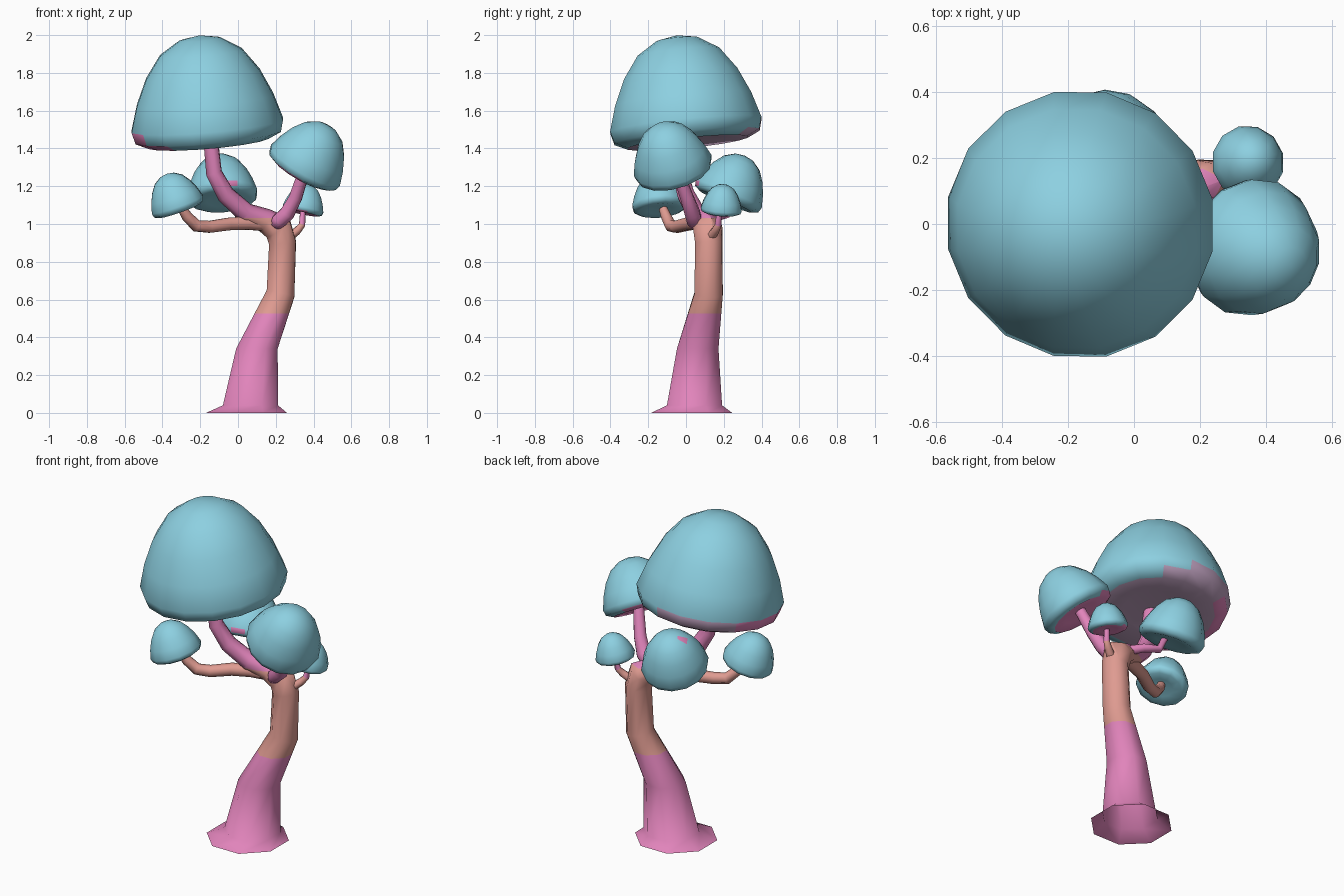
import bpy, bmesh, math
from mathutils import Vector

if "Cube" in bpy.data.objects:
    bpy.data.objects.remove(bpy.data.objects["Cube"])


def material(name, rgb):
    m = bpy.data.materials.new(name)
    lin = [((c / 255 + 0.055) / 1.055) ** 2.4 for c in rgb]
    m.diffuse_color = (*lin, 1)
    m.use_nodes = True
    m.node_tree.nodes["Principled BSDF"].inputs["Base Color"].default_value = m.diffuse_color
    return m


TEAL = material("teal cap", (141, 208, 225))
PINK = material("pink bark", (225, 132, 187))
SALMON = material("salmon bark", (223, 155, 145))
MAUVE = material("mauve underside", (190, 160, 190))


def finish(bm, name, mats, rule, angle):
    bmesh.ops.recalc_face_normals(bm, faces=bm.faces)
    for f in bm.faces:
        f.material_index = rule(f)
        f.smooth = True
    me = bpy.data.meshes.new(name)
    bm.to_mesh(me)
    bm.free()
    for m in mats:
        me.materials.append(m)
    me.set_sharp_from_angle(angle=math.radians(angle))
    ob = bpy.data.objects.new(name, me)
    bpy.context.collection.objects.link(ob)
    return ob


def skin(bm, rings):
    n = len(rings[0])
    for a, b in zip(rings, rings[1:]):
        for i in range(n):
            j = (i + 1) % n
            bm.faces.new((a[i], a[j], b[j], b[i]))


def tube(name, path, sides, mats, rule, cuts=(), level_rings=0):
    """Tapered tube through (x, y, z, radius) points."""
    bm = bmesh.new()
    pts = [Vector(p[:3]) for p in path]
    rings, u = [], Vector((1, 0.0, 0))
    if not level_rings:
        u = (pts[1] - pts[0]).orthogonal().normalized()
    for k, p in enumerate(pts):
        ahead = (pts[min(k + 1, len(pts) - 1)] - p).normalized()
        behind = (p - pts[max(k - 1, 0)]).normalized()
        t = Vector((0, 0, 1)) if k < level_rings else (ahead + behind).normalized()
        u = (u - t * u.dot(t)).normalized()
        v = t.cross(u)
        r = path[k][3]
        rings.append([bm.verts.new(p + r * (u * math.cos(a) + v * math.sin(a)))
                      for a in (math.tau * (i + 0.5) / sides for i in range(sides))])
    skin(bm, rings)
    if not level_rings:
        bm.faces.new(rings[0])
    bm.faces.new(rings[-1])
    for z in cuts:
        bmesh.ops.bisect_plane(bm, geom=bm.verts[:] + bm.edges[:] + bm.faces[:],
                               plane_co=(0, 0, z), plane_no=(0, 0, 1))
    return finish(bm, name, mats, rule, 75)


# Cap profile: (radius, height) as fractions of the rim radius
CAP = [(0.27, 1.14), (0.54, 0.97), (0.75, 0.68), (0.90, 0.35), (1.0, 0.02),
       (0.96, -0.13), (0.79, -0.21), (0.45, -0.17)]


def cap(name, centre, radius, axis, sides, mats, rule):
    """Tilted mushroom cap; rule gets (zone, direction of the face from the axis)."""
    bm = bmesh.new()
    c, w = Vector(centre), Vector(axis).normalized()
    u = (Vector((1, 0, 0)) - w * w.x).normalized()
    v = w.cross(u)
    rings = [[bm.verts.new(c + radius * (w * h + r * (u * math.cos(a) + v * math.sin(a))))
              for a in (math.tau * (i + 0.5) / sides for i in range(sides))] for r, h in CAP]
    skin(bm, rings)
    top = bm.verts.new(c + w * radius * 1.19)
    low = bm.verts.new(c - w * radius * 0.15)
    for i in range(sides):
        j = (i + 1) % sides
        bm.faces.new((top, rings[0][i], rings[0][j]))
        bm.faces.new((low, rings[-1][j], rings[-1][i]))

    def pick(f):
        d = f.calc_center_median() - c
        h = d.dot(w) / radius
        flat = (d - w * d.dot(w)) / radius
        zone = "dome" if h > 0 else ("lip" if flat.length > 0.92 else
                                     ("edge" if flat.length > 0.8 else "under"))
        return rule(zone, flat)
    return finish(bm, name, mats, pick, 180)


# Trunk bending over into the main branch (open at the bottom)
tube("trunk", [(0.045, 0.03, 0, 0.232), (0.066, 0.045, 0.04, 0.158),
               (0.10, 0.062, 0.34, 0.119), (0.225, 0.12, 0.63, 0.081),
               (0.236, 0.12, 0.90, 0.077), (0.213, 0.115, 0.98, 0.082),
               (0.14, 0.09, 1.02, 0.064), (0.04, 0.05, 1.06, 0.053),
               (-0.065, 0.0, 1.155, 0.049), (-0.127, -0.03, 1.27, 0.044),
               (-0.15, -0.03, 1.50, 0.039)], 8, [PINK, SALMON],
     lambda f: int(0.525 < f.calc_center_median().z < 1.032),
     cuts=(0.525, 1.032), level_rings=3)

# Side branches
tube("left_branch", [(0.16, 0.09, 1.0, 0.042), (0.05, 0.05, 1.005, 0.038),
                     (-0.05, 0.01, 1.0, 0.036), (-0.15, -0.05, 0.985, 0.034),
                     (-0.22, -0.08, 0.99, 0.033), (-0.27, -0.105, 1.04, 0.029),
                     (-0.295, -0.12, 1.08, 0.024)], 8, [SALMON], lambda f: 0)
tube("right_branch", [(0.195, 0.055, 0.99, 0.03), (0.215, 0.045, 1.015, 0.042),
                      (0.26, 0.035, 1.055, 0.043), (0.305, 0.005, 1.14, 0.037),
                      (0.35, -0.045, 1.28, 0.032)], 8, [PINK], lambda f: 0)
tube("back_branch", [(0.17, 0.11, 1.02, 0.03), (0.08, 0.18, 1.045, 0.025),
                     (0.0, 0.215, 1.05, 0.022), (-0.05, 0.215, 1.15, 0.018)],
     7, [PINK], lambda f: 0)
tube("twig", [(0.27, 0.13, 0.93, 0.026), (0.315, 0.155, 0.965, 0.022),
              (0.34, 0.17, 0.995, 0.018), (0.345, 0.18, 1.09, 0.014)],
     7, [SALMON, PINK], lambda f: int(f.calc_center_median().z > 1.0))


# Cap colouring rules
def big_rule(zone, d):
    if zone == "dome":
        return 0
    if zone == "lip":
        return 1 if d.x < -0.75 and d.y > -0.5 else (2 if d.y > 0.6 and d.x < 0.3 else 0)
    if zone == "edge":
        if d.x < -0.5:
            return 1
        return 0 if d.x > 0.5 or d.y < -0.4 else 2
    return 2


def plain(zone, d):
    return 0


def pink_under(zone, d):
    return int(zone == "under" or (zone == "edge" and d.x < 0))


def patches(zone, d):
    """Two single-face pink patches: one on the front lip, one near the top."""
    a = math.atan2(d.y, d.x)
    front = zone == "lip" and abs(a + 1.18) < 0.225
    top = zone == "dome" and 0.3 < d.length < 0.5 and abs(a - math.copysign(2.8, a)) < 0.225
    return int(front or (top and a < 0))


# Caps
cap("large_cap", (-0.162, 0, 1.515), 0.410, (-0.087, -0.10, 1), 16,
    [TEAL, PINK, MAUVE], big_rule)
cap("right_cap", (0.355, -0.07, 1.307), 0.213, (0.50, -0.24, 0.88), 14,
    [TEAL, PINK], pink_under)
cap("back_cap", (-0.083, 0.225, 1.155), 0.189, (-0.08, 0.42, 1), 14,
    [TEAL, PINK], patches)
cap("left_cap", (-0.32, -0.14, 1.10), 0.148, (-0.35, -0.1, 1), 12, [TEAL], plain)
cap("small_cap", (0.345, 0.187, 1.08), 0.112, (0.2, 0.08, 1), 12,
    [TEAL, PINK], pink_under)
